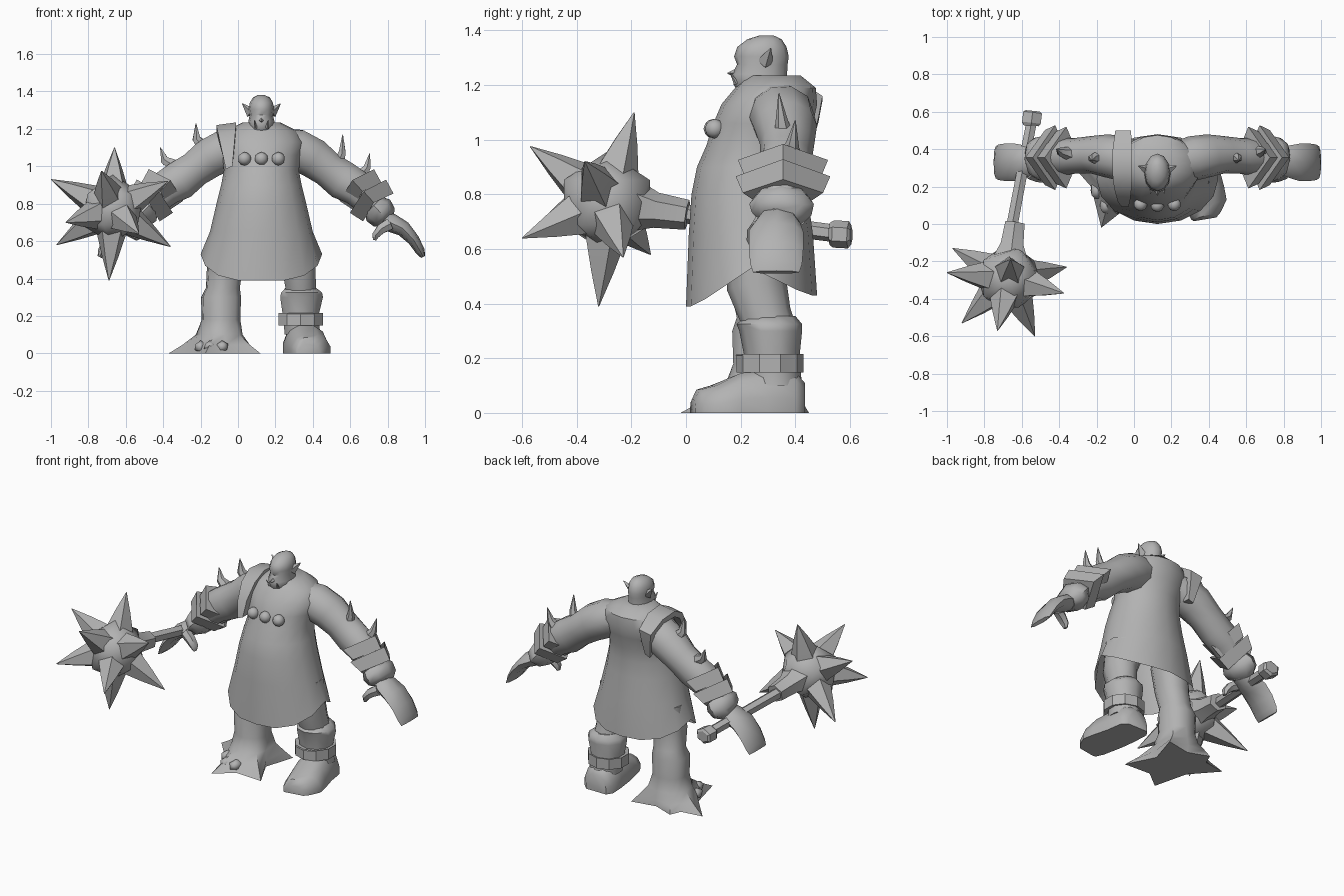
import bpy, bmesh, math
from mathutils import Vector as V

CX = 0.125  # body centre line
mat = bpy.data.materials.new("stone_grey")
mat.diffuse_color = (0.45, 0.45, 0.45, 1)


def finish(bm, name, angle=45):
    bmesh.ops.recalc_face_normals(bm, faces=bm.faces)
    me = bpy.data.meshes.new(name)
    bm.to_mesh(me)
    bm.free()
    ob = bpy.data.objects.new(name, me)
    bpy.context.collection.objects.link(ob)
    me.materials.append(mat)
    bpy.ops.object.select_all(action='DESELECT')
    ob.select_set(True)
    bpy.context.view_layer.objects.active = ob
    bpy.ops.object.shade_smooth_by_angle(angle=math.radians(angle))
    return ob


def loft(name, rings, caps=(True, True), angle=45, flip=False):
    """Skin a list of point rings; flip mirrors across the body centre line."""
    bm = bmesh.new()
    vs = [[bm.verts.new((2 * CX - p[0] if flip else p[0], p[1], p[2])) for p in r] for r in rings]
    n = len(rings[0])
    for a, b in zip(vs, vs[1:]):
        for i in range(n):
            j = (i + 1) % n
            bm.faces.new((a[i], a[j], b[j], b[i]))
    if caps[0]:
        bm.faces.new(vs[0][::-1])
    if caps[1]:
        bm.faces.new(vs[-1])
    return finish(bm, name, angle)


def oval(z, y0, y1, rx, cx=CX, n=12):
    """Horizontal ring between two y limits."""
    return [V((cx + rx * math.sin(t), (y0 + y1) / 2 - (y1 - y0) / 2 * math.cos(t), z))
            for t in (2 * math.pi * i / n for i in range(n))]


def tube(name, path, n=8, hint=(0, 1, 0), angle=45, flip=False, phase=0.0, sweep=0.0):
    """path: (x, y, z, radius along hint, other radius); sweep pulls hint corners back."""
    pts = [V(p[:3]) for p in path]
    rings = []
    for i, p in enumerate(path):
        t = (pts[min(i + 1, len(pts) - 1)] - pts[max(i - 1, 0)]).normalized()
        s = V(hint)
        s = (s - t * s.dot(t)).normalized()
        u = t.cross(s)
        ring = []
        for k in range(n):
            a = 2 * math.pi * k / n + phase
            ring.append(pts[i] + s * p[3] * math.cos(a) + u * p[4] * math.sin(a)
                        - t * sweep * abs(math.cos(a)))
        rings.append(ring)
    return loft(name, rings, angle=angle, flip=flip)


def spike(name, base, tip, r, n=5, flip=False, bend=(0, 0, 0)):
    b, t = V(base), V(tip)
    m = b.lerp(t, 0.5) + V(bend)
    hint = (0, 1, 0) if abs((t - b).normalized().y) < 0.8 else (1, 0, 0)
    return tube(name, [(*b, r, r), (*m, r * .55, r * .55), (*t, .002, .002)], n, hint, flip=flip)


def ball(name, c, r, sub=2, scale=(1, 1, 1)):
    bm = bmesh.new()
    bmesh.ops.create_icosphere(bm, subdivisions=sub, radius=r)
    for v in bm.verts:
        v.co = V((v.co.x * scale[0], v.co.y * scale[1], v.co.z * scale[2])) + V(c)
    return finish(bm, name, 60)


# tunic and torso, with a hem dipping at front and back
hem = oval(0.5, 0.0, 0.48, 0.325, n=16)
for p in hem:
    d = (p.y - 0.24) / 0.24
    p.z = 0.53 - (0.14 if d < 0 else 0.10) * min(1, abs(d) * 1.15)
body = [(.65, .01, .465, .275), (.8, .02, .445, .24), (.9, .04, .44, .215), (.98, .075, .445, .2),
        (1.06, .1, .465, .215), (1.13, .13, .48, .23), (1.19, .18, .475, .19), (1.235, .22, .42, .1)]
loft("tunic_torso", [hem] + [oval(*b, n=16) for b in body], caps=(False, True))

# chest ornaments
for i, x in enumerate((.035, .125, .215)):
    ball("chest_stud_%d" % i, (x, .105 if i != 1 else .1, 1.04), .036)

# strap wrapped over one shoulder
arc = [(.09, 1.0), (.12, 1.1), (.19, 1.19), (.28, 1.235), (.4, 1.225), (.5, 1.16), (.485, 1.08), (.46, .99)]
strap = []
for y, z in arc:
    k = max(0, (z - 1.0) / .23)
    lo, hi = -.065 - .05 * k, -.03 + .02 * k
    q = V((0, y - .29, z - 1.0)).normalized() * .05
    strap.append([V((lo, y, z - .015)), V((hi, y, z)), V((hi, y, z)) - q, V((lo, y, z)) - q])
loft("shoulder_strap", strap, angle=35)

# head
head = [(1.16, .23, .38, .075), (1.18, .19, .37, .058), (1.2, .175, .37, .068), (1.24, .168, .37, .07),
        (1.275, .187, .372, .062), (1.305, .176, .376, .068), (1.34, .188, .368, .062),
        (1.368, .225, .35, .045), (1.382, .27, .32, .015)]
loft("head", [oval(*h) for h in head])
spike("nose", (CX, .195, 1.245), (CX, .152, 1.243), .022, 4)
for f in (False, True):
    spike("ear", (.178, .29, 1.285), (.227, .31, 1.335), .03, 4, flip=f)
    spike("tusk", (.155, .185, 1.205), (.162, .162, 1.245), .01, 4, flip=f)

# arms, mirrored about the body
for f in (False, True):
    side = "right_" if f else "left_"
    tube(side + "arm", [(.2, .33, 1.12, .1, .09), (.31, .35, 1.09, .12, .115), (.4, .365, 1.045, .115, .112),
                        (.48, .37, .985, .1, .1), (.56, .365, .925, .095, .11), (.64, .36, .88, .1, .1),
                        (.71, .35, .81, .085, .085), (.79, .34, .71, .06, .055)], 10, flip=f)
    # two layered diamond bracers
    for nm, x, z, r in (("upper_bracer", .635, .9, 1.0), ("lower_bracer", .695, .84, 1.05)):
        tube(side + nm, [(x, .355, z, .165 * r, .125 * r), (x + .055, .355, z - .06, .14 * r, .105 * r)],
             4, angle=20, flip=f, sweep=.035)
    tube(side + "wrist_band", [(.725, .35, .79, .1, .065), (.75, .35, .765, .118, .085),
                               (.78, .35, .73, .11, .075), (.8, .345, .71, .07, .05)], 8, flip=f)
    # curled mitten hand and thumb
    tube(side + "hand", [(.77, .34, .725, .06, .045), (.825, .335, .695, .085, .05), (.885, .33, .665, .1, .042),
                         (.94, .33, .605, .1, .032), (.975, .33, .545, .095, .025),
                         (.99, .33, .515, .085, .012)], 8, flip=f)
    tube(side + "thumb", [(.81, .27, .69, .03, .035), (.765, .255, .665, .032, .03),
                          (.735, .25, .63, .028, .022), (.73, .25, .605, .015, .01)], 6, flip=f)

# arm thorns, posed differently on each side
for b, t, r in (((.53, .36, 1.0), (.56, .34, 1.17), .04), ((.65, .38, .94), (.705, .4, 1.07), .04),
                ((-.17, .36, 1.09), (-.225, .34, 1.23), .045), ((-.32, .37, .99), (-.415, .4, 1.1), .045)):
    spike("arm_thorn", b, t, r, 6, bend=(.012 if t[0] > 0 else -.025, 0, -.012))

# booted leg
tube("left_thigh", [(.29, .26, .62, .12, .12), (.325, .26, .46, .11, .095), (.335, .29, .36, .095, .085),
                    (.34, .31, .28, .1, .09)], 10)
loft("boot_shaft", [oval(.355, .22, .4, .08, .335, 10), oval(.325, .185, .425, .115, .34, 10),
                    oval(.3, .195, .425, .12, .34, 10), oval(.2, .215, .415, .1, .335, 10),
                    oval(.1, .22, .425, .1, .345, 10)])
loft("boot_cuff", [oval(.21, .18, .41, .115, .335, 10), oval(.215, .185, .43, .125, .335, 10),
                   oval(.148, .185, .43, .125, .335, 10), oval(.15, .21, .41, .11, .335, 10)], angle=30)


def sole(c, w, h, lean=0.0):
    """Upright foot section, turned slightly outward."""
    return [V((c[0] + w * a, c[1] - lean * a, h * b)) for a, b in
            ((-1, 0), (1, 0), (1.0, .35), (.75, .8), (.35, 1), (-.35, 1), (-.75, .8), (-1, .35))]


loft("boot_foot", [sole((.335, .435), .07, .11), sole((.34, .4), .1, .15), sole((.35, .3), .105, .165),
                   sole((.37, .2), .112, .145), sole((.39, .1), .105, .1, -.03),
                   sole((.385, .045), .08, .085, -.02), sole((.38, .025), .06, .05, -.01)])

# bare leg draped in a ragged foot wrap with pointed corners
corners = [(-.37, .36), (-.23, .2), (-.175, -.02), (-.06, .07), (.12, .06), (.03, .24),
           (.09, .43), (-.07, .4), (-.2, .45), (-.23, .38)]
ctr = V((-.09, .28, 0))


def wrap(z, k, r, dx=0, dy=0):
    ring = []
    for x, y in corners:
        p = V((x, y, 0)) - ctr
        ring.append(ctr + (p.normalized() * r).lerp(p, k) + V((dx, dy, z)))
    return ring


loft("right_leg_wrap", [wrap(0, 1, .1), wrap(.045, .5, .14), wrap(.1, .12, .12), wrap(.18, 0, .108),
                        wrap(.3, 0, .112), wrap(.35, 0, .095, .01), wrap(.46, 0, .1, .02, -.02),
                        wrap(.62, 0, .11, .04, -.02)], angle=50)
for x, y in ((-.15, .1), (-.085, .1), (-.2, .18)):
    ball("toe", (x, y, .035), .04, 1, (.9, 1.3, .85))

# spiked mace
core = V((-.67, -.29, .77))
ball("mace_core", core, .185, 1)
tube("mace_handle", [(-.545, .56, .655, .032, .032), (-.66, -.05, .735, .035, .035)], 6, (0, 0, 1))
tube("mace_socket", [(-.637, .005, .725, .055, .06), (-.652, -.11, .742, .065, .07),
                     (-.662, -.2, .76, .1, .11)], 6, (0, 0, 1), angle=30)
tube("mace_pommel", [(-.55, .525, .655, .04, .045), (-.549, .54, .655, .05, .058),
                     (-.542, .595, .652, .05, .058), (-.541, .605, .652, .035, .045)], 6, (0, 0, 1), angle=30)
tips = [(-.66, -.19, 1.1), (-.69, -.32, .39), (-1.0, -.26, .93), (-.97, -.13, .58), (-.92, -.53, .7),
        (-.73, -.57, .975), (-.53, -.6, .64), (-.36, -.23, .57), (-.375, -.37, .92)]
for i, t in enumerate(tips):
    d = (V(t) - core).normalized()
    spike("mace_spike_%d" % i, core + d * .12, t, .085, 5)
